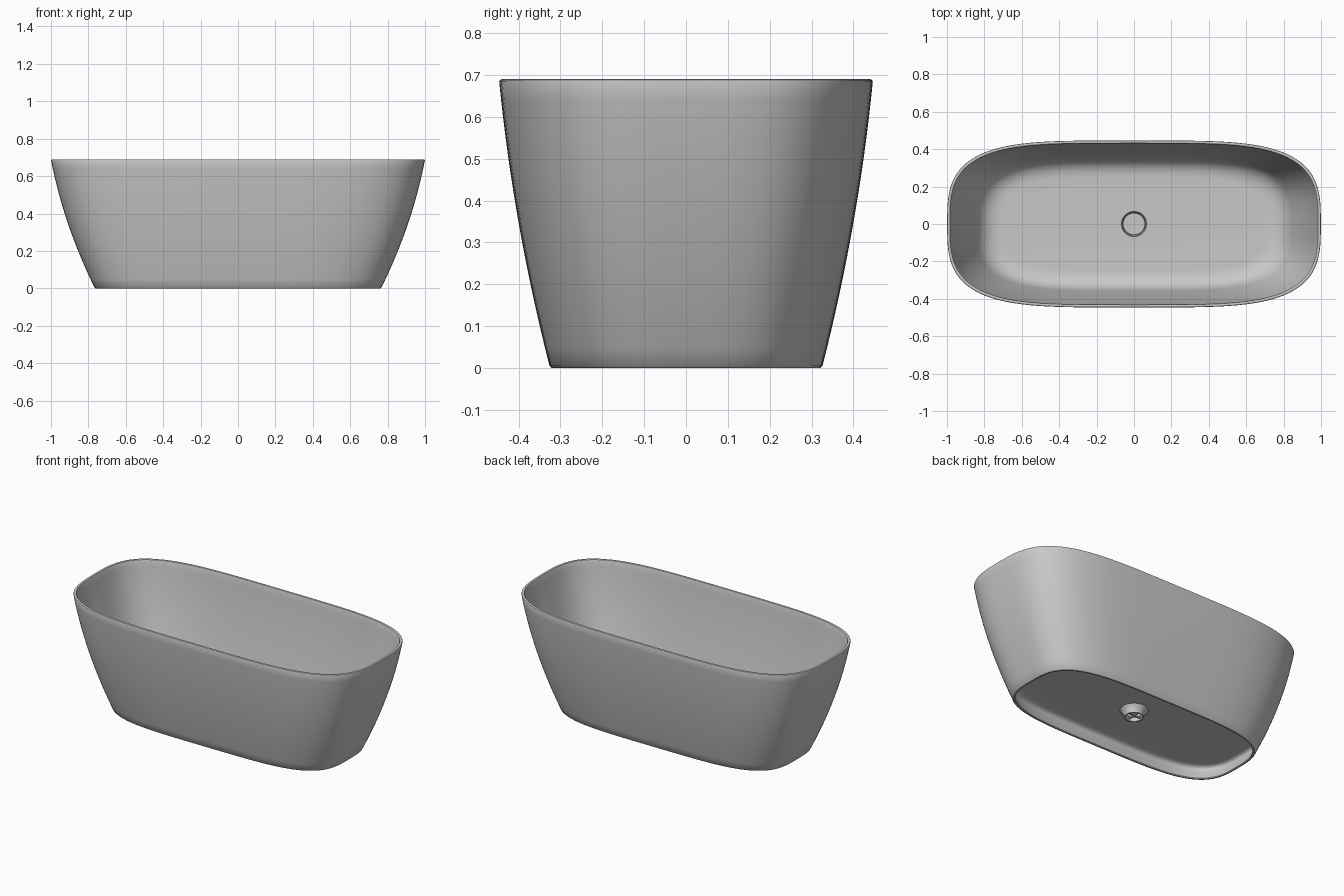
import bpy, bmesh, math

cube = bpy.data.objects.get("Cube")
if cube:
    bpy.data.objects.remove(cube, do_unlink=True)

HEIGHT = 0.69
WALL = 0.016
FLOOR = 0.11
UNDER = 0.095

grey = bpy.data.materials.new("stone grey")
grey.use_nodes = True
colour = (0.58, 0.58, 0.58, 1)
grey.diffuse_color = colour
grey.node_tree.nodes["Principled BSDF"].inputs["Base Color"].default_value = colour


def ring(a, b, z, p=4.2, q=3.2, count=160):
    """Rounded oblong outline; p = q = 2 gives an ellipse."""
    points = []
    for i in range(count):
        t = 2 * math.pi * i / count
        c, s = math.cos(t), math.sin(t)
        points.append((math.copysign(a * abs(c) ** (2 / p), c),
                       math.copysign(b * abs(s) ** (2 / q), s), z))
    return points


def circle(r, z, count=160):
    return ring(r, r, z, 2, 2, count)


def loft(name, rings, cap=False, closed=False):
    """Skin a series of rings, smooth with crisp edges kept."""
    bm = bmesh.new()
    loops = [[bm.verts.new(p) for p in r] for r in rings]
    pairs = list(zip(loops, loops[1:]))
    if closed:
        pairs.append((loops[-1], loops[0]))
    for lo, hi in pairs:
        n = len(lo)
        for i in range(n):
            j = (i + 1) % n
            bm.faces.new((lo[i], lo[j], hi[j], hi[i]))
    if cap:
        bm.faces.new(loops[0])
        bm.faces.new(loops[-1])
    bmesh.ops.recalc_face_normals(bm, faces=bm.faces)
    mesh = bpy.data.meshes.new(name)
    bm.to_mesh(mesh)
    bm.free()
    obj = bpy.data.objects.new(name, mesh)
    bpy.context.collection.objects.link(obj)
    mesh.materials.append(grey)
    bpy.ops.object.select_all(action="DESELECT")
    obj.select_set(True)
    bpy.context.view_layer.objects.active = obj
    bpy.ops.object.shade_smooth_by_angle(angle=math.radians(35))
    return obj


def wall(z, inset=0.0):
    """Half length and half width of the bulging wall at a height."""
    t = z / HEIGHT
    f = t + 0.45 * t * (1 - t)
    return 0.765 + 0.235 * f - inset, 0.325 + 0.122 * f - inset, z


def fillet(start, corner, end, steps=10):
    """Curve that rounds the wall into the floor."""
    out = []
    for i in range(steps + 1):
        t = i / steps
        out.append(tuple((1 - t) ** 2 * s + 2 * t * (1 - t) * c + t * t * e
                         for s, c, e in zip(start, corner, end)))
    return out


def floor_fillet(rise, run, z):
    start, corner = wall(z + rise, WALL), wall(z, WALL)
    return fillet(start, corner, (corner[0] - run, corner[1] - run, z))


# Tub shell: outer wall, rounded rim, inner wall and floor, then hollow underside
under = floor_fillet(-0.04, 0.05, UNDER)
profile = list(reversed(under))
profile += [wall(0.004, WALL), wall(0, WALL - 0.004), wall(0, 0.004)]
profile += [wall(0.005 + (HEIGHT - 0.011) * i / 16) for i in range(17)]
profile += [wall(HEIGHT - 0.002, 0.002), wall(HEIGHT, 0.006),
            wall(HEIGHT, WALL - 0.005), wall(HEIGHT - 0.002, WALL - 0.001)]
top, low = HEIGHT - 0.006, FLOOR + 0.09
profile += [wall(top + (low - top) * i / 14, WALL) for i in range(14)]
profile += floor_fillet(0.09, 0.09, FLOOR)
rings = [circle(0.08, UNDER)] + [ring(*p) for p in profile] + [circle(0.067, FLOOR)]
loft("tub_shell", rings)

# Drain cup hanging under the floor
cup = [(0.067, FLOOR), (0.064, 0.09), (0.047, 0.075), (0.047, 0.05),
       (0.056, 0.05), (0.06, 0.07), (0.08, UNDER)]
loft("drain_cup", [circle(r, z, 64) for r, z in cup])

# Drain plug, set flush with a thin gap around it
plug = [(0.058, 0.1), (0.06, 0.102), (0.06, 0.11), (0.058, 0.112)]
loft("drain_plug", [circle(r, z, 64) for r, z in plug], cap=True)

# Crossed strainer bars in the cup
for i, name in enumerate(("strainer_bar_long", "strainer_bar_cross")):
    bpy.ops.mesh.primitive_cube_add(size=1, location=(0, 0, 0.062),
                                    rotation=(0, 0, i * math.pi / 2))
    bar = bpy.context.object
    bar.name = name
    bar.scale = (0.095, 0.008, 0.008)
    bar.data.materials.append(grey)
